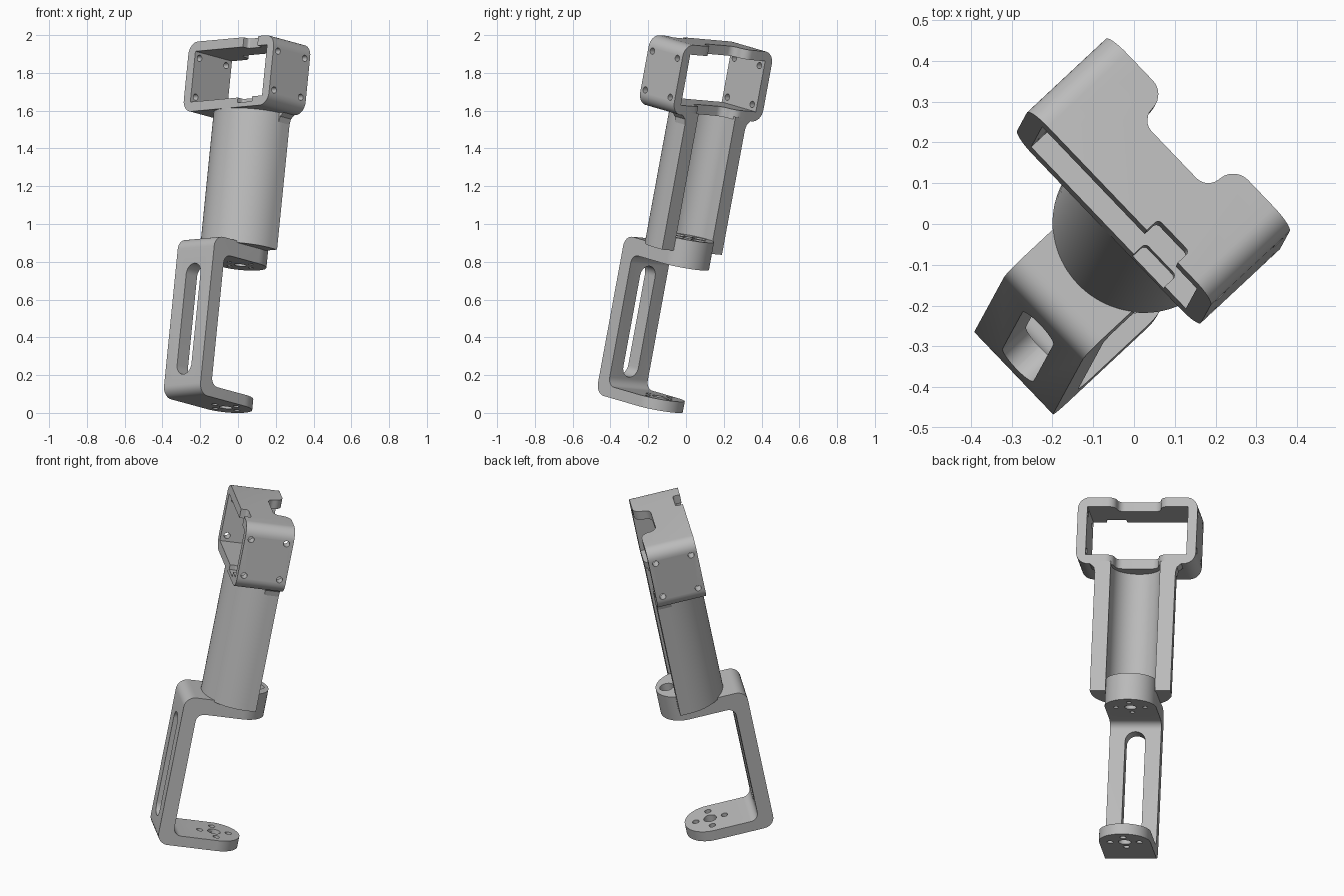
import bpy, bmesh, math
from mathutils import Matrix, Vector

if "Cube" in bpy.data.objects:
    bpy.data.objects.remove(bpy.data.objects["Cube"])

# Tilted working frame: u = width, v = depth (backwards), w = along the arm
w = Vector((0.098, 0.18, 0.979)).normalized()
u = Vector((0.69, -0.721, 0.063))
u = (u - w * u.dot(w)).normalized()
v = w.cross(u)
FRAME = Matrix.Translation((0.02, 0.0, 0.87)) @ Matrix((u, v, w)).transposed().to_4x4()

grey = bpy.data.materials.new("plain grey")
grey.diffuse_color = (0.5, 0.5, 0.5, 1)
grey.use_nodes = True
grey.node_tree.nodes["Principled BSDF"].inputs["Base Color"].default_value = grey.diffuse_color


def rounded(corners, steps=8):
    """Outline from (x, y, radius) corners."""
    out, n = [], len(corners)
    for i, (x, y, r) in enumerate(corners):
        p = Vector((x, y))
        if r == 0:
            out.append(p)
            continue
        d0 = (Vector(corners[i - 1][:2]) - p).normalized()
        d1 = (Vector(corners[(i + 1) % n][:2]) - p).normalized()
        half = d0.angle(d1) / 2
        c = p + (d0 + d1).normalized() * (r / math.sin(half))
        s, e = p + d0 * (r / math.tan(half)) - c, p + d1 * (r / math.tan(half)) - c
        sweep = math.pi - 2 * half
        for k in range(steps + 1):
            t = k / steps
            out.append(c + (s * math.sin((1 - t) * sweep) + e * math.sin(t * sweep)) / math.sin(sweep))
    return out


def arc(r, a0, a1, n=32):
    return [Vector((r * math.cos(math.radians(a0 + (a1 - a0) * i / n)),
                    r * math.sin(math.radians(a0 + (a1 - a0) * i / n)))) for i in range(n + 1)]


def circle(x, y, r, n=32):
    return [p + Vector((x, y)) for p in arc(r, 0, 360, n)[:-1]]


def prism(name, pts, axis, lo, hi):
    """Extrude an outline along a local axis (u, v or w)."""
    place = {"u": lambda p, t: (t, p[0], p[1]),
             "v": lambda p, t: (p[0], t, p[1]),
             "w": lambda p, t: (p[0], p[1], t)}[axis]
    bm = bmesh.new()
    a = [bm.verts.new(place(p, lo)) for p in pts]
    b = [bm.verts.new(place(p, hi)) for p in pts]
    bm.faces.new(a)
    bm.faces.new(b)
    for i in range(len(pts)):
        j = (i + 1) % len(pts)
        bm.faces.new((a[i], a[j], b[j], b[i]))
    bmesh.ops.recalc_face_normals(bm, faces=bm.faces)
    me = bpy.data.meshes.new(name)
    bm.to_mesh(me)
    bm.free()
    me.materials.append(grey)
    ob = bpy.data.objects.new(name, me)
    bpy.context.collection.objects.link(ob)
    return ob


def combine(ob, others, op):
    for o in others:
        m = ob.modifiers.new(op.lower(), "BOOLEAN")
        m.operation, m.object, m.solver = op, o, "EXACT"
    bpy.context.view_layer.update()
    me = bpy.data.meshes.new_from_object(ob.evaluated_get(bpy.context.evaluated_depsgraph_get()))
    ob.modifiers.clear()
    ob.data = me
    for o in others:
        bpy.data.objects.remove(o)


# C-shaped bracket: wall, lower foot and upper flange
bracket = prism("bracket", rounded([
    (0, 0, 0), (-0.33, 0, 0.06), (-0.33, -0.86, 0.06), (0, -0.86, 0),
    (0, -0.80, 0), (-0.25, -0.80, 0.045), (-0.25, -0.09, 0.045), (0, -0.09, 0)]), "u", -0.14, 0.14)
combine(bracket, [prism("foot_end", circle(0, 0, 0.14, 64), "w", -0.86, -0.80),
                  prism("hub", circle(0, 0, 0.14, 64), "w", -0.09, 0.06)], "UNION")

# Wall slot, foot holes, hub holes with counterbores
cuts = [prism("slot", rounded([(-0.055, -0.745, 0.054), (0.055, -0.745, 0.054),
                               (0.055, -0.145, 0.054), (-0.055, -0.145, 0.054)]), "v", -0.4, -0.2),
        prism("foot_bore", circle(0, 0, 0.035), "w", -0.9, -0.75),
        prism("hub_bore", circle(0, 0, 0.032), "w", -0.12, 0.1)]
for i in range(4):
    x, y = 0.08 * math.cos(i * math.pi / 2), 0.08 * math.sin(i * math.pi / 2)
    cuts += [prism("foot_hole", circle(x, y, 0.018, 20), "w", -0.9, -0.75),
             prism("hub_hole", circle(x, y, 0.014, 20), "w", -0.12, 0.0),
             prism("counterbore", circle(x, y, 0.038), "w", -0.03, 0.1)]
combine(bracket, cuts, "DIFFERENCE")

# Half-round arm shell with flat rear rails
shell = prism("arm_shell",
              [(0.22, 0.05)] + arc(0.22, 0, -180, 48) + [(-0.22, 0.05), (-0.135, 0.05)]
              + arc(0.135, -180, 0, 40) + [(0.135, 0.05)], "w", -0.01, 0.73)

# Open rectangular head frame
head = prism("head_frame", rounded([(-0.327, 0.715, 0.065), (0.327, 0.715, 0.065),
                                    (0.327, 1.093, 0.065), (-0.327, 1.093, 0.065)]), "v", -0.22, 0.05)
cuts = [prism("opening", [(-0.275, 0.767), (0.275, 0.767), (0.275, 1.041), (-0.275, 1.041)], "v", -0.3, 0.1),
        # wide rear notch with rounded shoulders, small front notch
        prism("rear_notch", rounded([(-0.21, 0.07, 0), (-0.21, 0.05, 0), (-0.125, 0.05, 0.05),
                                     (-0.115, -0.04, 0.04), (0.115, -0.04, 0.04), (0.125, 0.05, 0.05),
                                     (0.21, 0.05, 0), (0.21, 0.07, 0)]), "w", 0.6, 1.2),
        prism("front_notch", rounded([(0.09, -0.25, 0), (0.2, -0.25, 0), (0.2, -0.18, 0.012),
                                      (0.09, -0.18, 0.012)]), "w", 0.74, 1.2)]
for y in (-0.185, 0.012):
    for z in (0.80, 1.01):
        cuts.append(prism("screw_hole", circle(y, z, 0.017, 20), "u", -0.4, 0.4))
combine(head, cuts, "DIFFERENCE")

# Small flares where the rails meet the head
flares = [prism(f"rail_flare_{n}", [(s * 0.2, 0.665), (s * 0.22, 0.665), (s * 0.227, 0.695),
                                   (s * 0.255, 0.72), (s * 0.2, 0.72)], "v", -0.03, 0.05)
          for n, s in (("left", -1), ("right", 1))]

# Place everything in the tilted frame, smooth the curves
for ob in (bracket, shell, head, *flares):
    ob.data.transform(FRAME)
    bpy.ops.object.select_all(action="DESELECT")
    ob.select_set(True)
    bpy.context.view_layer.objects.active = ob
    bpy.ops.object.shade_smooth_by_angle(angle=math.radians(30))
